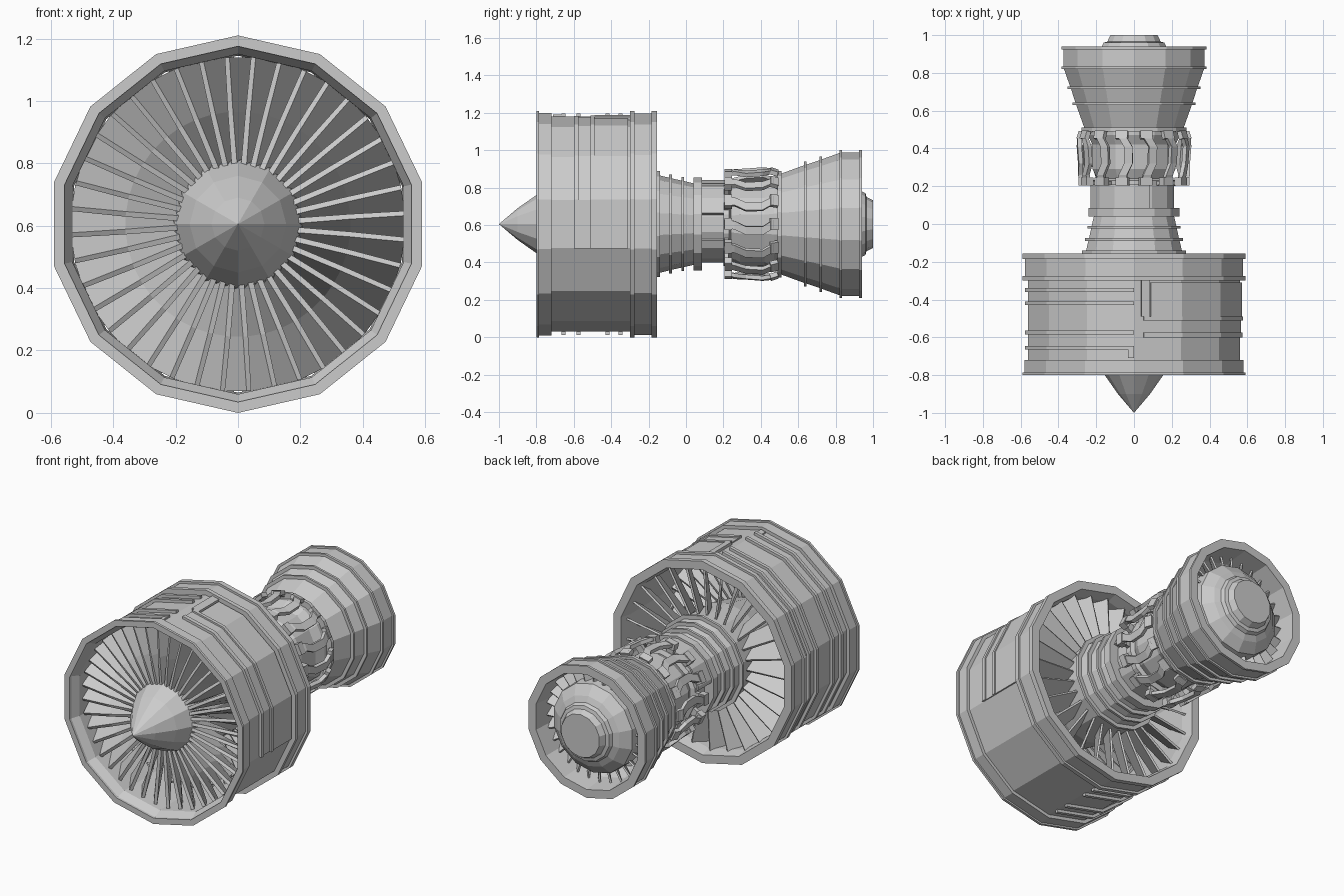
import bpy, bmesh, math
from math import pi, sin, cos
from mathutils import Vector, Matrix

if "Cube" in bpy.data.objects:
    bpy.data.objects.remove(bpy.data.objects["Cube"])

ZC = 0.605      # height of the engine axis
N = 14          # sides of the main casings
STEP = 2 * pi / N


def finish(name, bm):
    bmesh.ops.remove_doubles(bm, verts=bm.verts, dist=1e-5)
    bmesh.ops.recalc_face_normals(bm, faces=bm.faces)
    me = bpy.data.meshes.new(name)
    bm.to_mesh(me)
    bm.free()
    ob = bpy.data.objects.new(name, me)
    bpy.context.collection.objects.link(ob)
    return ob


def polar(y, r, a):
    return Vector((r * sin(a), y, ZC + r * cos(a)))


def lathe(name, profile, n=N, closed=False):
    """Revolve (y, r) points around the engine axis."""
    bm = bmesh.new()
    rings = [[bm.verts.new(polar(y, r, 2 * pi * i / n)) for i in range(n)] for y, r in profile]
    pairs = list(zip(rings, rings[1:]))
    if closed:
        pairs.append((rings[-1], rings[0]))
    for a, b in pairs:
        for i in range(n):
            j = (i + 1) % n
            bm.faces.new((a[i], a[j], b[j], b[i]))
    return finish(name, bm)


def band(name, y0, y1, r0, r1, k0, k1):
    """Raised strip over facets k0..k1, counted clockwise from the top."""
    ks = [k0] + [k for k in range(math.floor(k0) + 1, math.ceil(k1))] + [k1]
    bm = bmesh.new()
    rows = []
    for k in ks:
        f = cos(STEP / 2) / cos((k - math.floor(k) - 0.5) * STEP)
        rows.append([bm.verts.new(polar(y, r * f, k * STEP))
                     for y, r in ((y0, r0), (y0, r1), (y1, r1), (y1, r0))])
    for a, b in zip(rows, rows[1:]):
        for i in range(4):
            j = (i + 1) % 4
            bm.faces.new((a[i], a[j], b[j], b[i]))
    bm.faces.new(rows[0])
    bm.faces.new(rows[-1])
    return finish(name, bm)


def blades(name, count, y, stations, thick, offset=0.0):
    """Ring of twisted plates; stations are (radius, chord, pitch in degrees)."""
    bm = bmesh.new()
    for c in range(count):
        rot = Matrix.Rotation(2 * pi * (c + offset) / count, 4, 'Y')
        rows = []
        for r, chord, pitch in stations:
            p = math.radians(pitch)
            d = Vector((sin(p), cos(p), 0)) * chord / 2
            t = Vector((cos(p), -sin(p), 0)) * thick / 2
            rows.append([bm.verts.new(rot @ (v + Vector((0, y, r))) + Vector((0, 0, ZC)))
                         for v in (-d - t, -d + t, d + t, d - t)])
        for a, b in zip(rows, rows[1:]):
            for i in range(4):
                j = (i + 1) % 4
                bm.faces.new((a[i], a[j], b[j], b[i]))
        bm.faces.new(rows[0])
        bm.faces.new(rows[-1])
    return finish(name, bm)


def brackets(name, count, path, width, thick):
    """Bent straps around the axis; path is (y, r, angle shift)."""
    bm = bmesh.new()
    for c in range(count):
        base = 2 * pi * (c + 0.5) / count
        rows = []
        for i, (y, r, s) in enumerate(path):
            y0, r0, _ = path[max(i - 1, 0)]
            y1, r1, _ = path[min(i + 1, len(path) - 1)]
            a = base + s
            out = Vector((sin(a), 0, cos(a)))
            nrm = (out * (y1 - y0) - Vector((0, r1 - r0, 0))).normalized() * thick / 2
            side = Vector((cos(a), 0, -sin(a))) * width / 2
            p = polar(y, r, a)
            rows.append([bm.verts.new(p + v) for v in (-nrm - side, -nrm + side, nrm + side, nrm - side)])
        for a, b in zip(rows, rows[1:]):
            for i in range(4):
                j = (i + 1) % 4
                bm.faces.new((a[i], a[j], b[j], b[i]))
        bm.faces.new(rows[0])
        bm.faces.new(rows[-1])
    return finish(name, bm)


# Fan casing: hollow shell with stepped flanges
lathe("fan_case", [
    (-0.80, 0.57), (-0.80, 0.605), (-0.785, 0.605), (-0.785, 0.595), (-0.72, 0.595),
    (-0.72, 0.575), (-0.30, 0.575), (-0.30, 0.605), (-0.275, 0.605), (-0.275, 0.592),
    (-0.185, 0.592), (-0.185, 0.605), (-0.155, 0.605), (-0.155, 0.555), (-0.22, 0.54),
    (-0.74, 0.545), (-0.785, 0.57)], closed=True)

# Raised ribs and panels on the casing
for i, y in enumerate((-0.36, -0.43, -0.585, -0.665)):
    band(f"case_rib_{i}", y, y + 0.02, 0.56, 0.592, 7, 14)
for i, (y0, y1, r, k0) in enumerate(((-0.60, -0.575, 0.59, 0.2), (-0.575, -0.50, 0.582, 0.2),
                                     (-0.51, -0.49, 0.592, 0.2), (-0.49, -0.31, 0.586, 0.35))):
    band(f"case_panel_{i}", y0, y1, 0.56, r, k0, 4)
band("case_panel_edge", -0.49, -0.30, 0.56, 0.592, 0.15, 0.32)
band("case_seam", -0.71, -0.645, 0.56, 0.585, 13.88, 14)

# Spinner and fan
lathe("spinner", [(-1.0, 0), (-0.90, 0.085), (-0.80, 0.155), (-0.70, 0.205), (-0.66, 0.21), (-0.66, 0)], n=12)
blades("fan_blades", 40, -0.66, [(0.19, 0.11, 12), (0.36, 0.12, 24), (0.535, 0.125, 34)], 0.018)
blades("fan_snubbers", 20, -0.53, [(0.462, 0.05, 65), (0.472, 0.05, 65)], 0.02, 0.5)
blades("outlet_vanes", 28, -0.26, [(0.26, 0.13, -25), (0.55, 0.15, -35)], 0.012, 0.5)

# Core: fan hub, compressor with thin flanges
lathe("compressor_case", [
    (-0.67, 0), (-0.67, 0.20), (-0.40, 0.26), (-0.155, 0.265), (-0.155, 0.283), (-0.14, 0.283),
    (-0.14, 0.26), (-0.09, 0.248), (-0.09, 0.265), (-0.075, 0.265), (-0.075, 0.244),
    (-0.025, 0.233), (-0.025, 0.252), (-0.01, 0.252), (-0.01, 0.23), (0.04, 0.218),
    (0.04, 0.248), (0.085, 0.248), (0.085, 0.188), (0.21, 0.188), (0.21, 0)])
band("core_shell_top", 0.085, 0.21, 0.17, 0.235, 10.8, 14.8)
band("core_shell_right", 0.085, 0.21, 0.17, 0.222, 0.8, 2.9)
band("core_shell_bottom", 0.085, 0.21, 0.17, 0.205, 4.5, 10)

# Combustor drum wrapped by bent straps
lathe("combustor", [(0.20, 0), (0.20, 0.225), (0.23, 0.225), (0.24, 0.20), (0.29, 0.225),
                    (0.42, 0.225), (0.47, 0.25), (0.51, 0.25), (0.51, 0)])
brackets("combustor_straps", 14, [(0.215, 0.215, 0), (0.22, 0.275, 0), (0.26, 0.285, 0.02),
                                  (0.32, 0.285, 0.12), (0.41, 0.292, 0.12), (0.465, 0.29, 0.0),
                                  (0.505, 0.255, 0.0)], 0.045, 0.022)
brackets("strap_feet", 14, [(0.205, 0.275, 0), (0.245, 0.275, 0)], 0.065, 0.04)
brackets("strap_clamps", 14, [(0.45, 0.293, 0), (0.49, 0.28, 0)], 0.065, 0.025)

# Turbine casing: flared hollow shell with ring flanges
lathe("turbine_case", [
    (0.49, 0.20), (0.49, 0.285), (0.51, 0.285), (0.51, 0.27), (0.63, 0.314), (0.63, 0.334),
    (0.643, 0.334), (0.643, 0.318), (0.715, 0.342), (0.715, 0.362), (0.728, 0.362), (0.728, 0.347),
    (0.82, 0.38), (0.82, 0.395), (0.835, 0.395), (0.835, 0.384), (0.925, 0.384),
    (0.925, 0.395), (0.94, 0.395), (0.94, 0.345), (0.78, 0.33), (0.70, 0.29), (0.70, 0.20)], closed=True)

# Exhaust plug and turbine blades inside the nozzle
lathe("exhaust_plug", [(0.69, 0), (0.69, 0.25), (0.82, 0.27), (0.88, 0.265), (0.925, 0.21),
                       (0.94, 0.175), (0.96, 0.165), (0.965, 0.145), (1.0, 0.128), (1.0, 0)])
blades("turbine_blades", 28, 0.82, [(0.25, 0.07, 30), (0.335, 0.07, 40)], 0.01)
